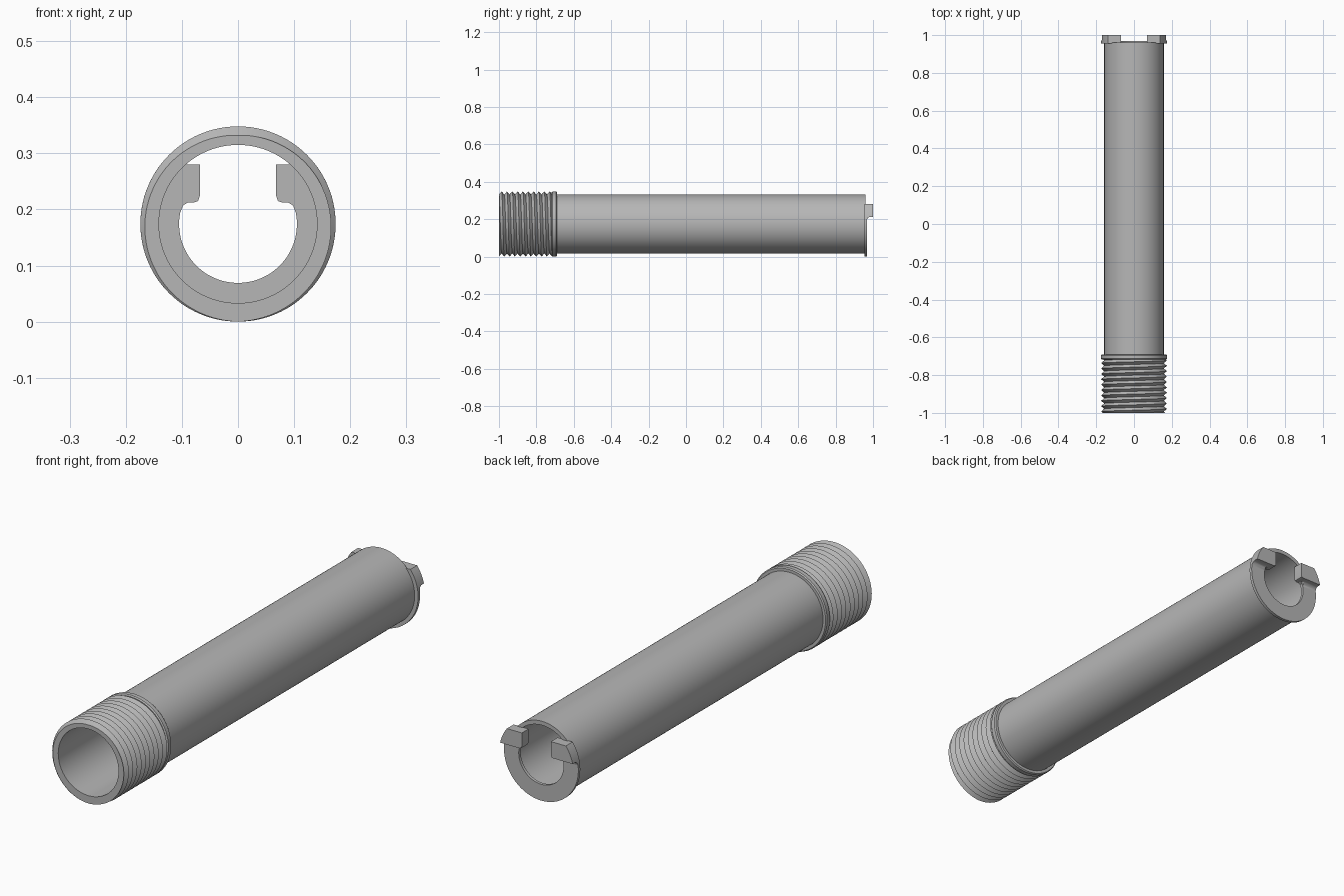
import bpy, bmesh
from math import sin, cos, asin, pi, radians, floor

if "Cube" in bpy.data.objects:
    bpy.data.objects.remove(bpy.data.objects["Cube"], do_unlink=True)

AXIS_Z = 0.174      # height of the tube axis
OUTER = 0.174       # collar, thread crest and end plate radius
BODY = 0.158        # tube radius and thread root
BORE = 0.141
HOLE = 0.105        # reduced opening in the end plate
SEGS = 96

metal = bpy.data.materials.new("grey metal")
metal.use_nodes = True
metal.diffuse_color = (0.47, 0.47, 0.47, 1)
metal.node_tree.nodes["Principled BSDF"].inputs["Base Color"].default_value = (0.47, 0.47, 0.47, 1)


def finish(bm, name):
    bmesh.ops.remove_doubles(bm, verts=bm.verts, dist=1e-5)
    bmesh.ops.recalc_face_normals(bm, faces=bm.faces)
    mesh = bpy.data.meshes.new(name)
    bm.to_mesh(mesh)
    bm.free()
    obj = bpy.data.objects.new(name, mesh)
    bpy.context.collection.objects.link(obj)
    mesh.materials.append(metal)
    bpy.ops.object.select_all(action="DESELECT")
    obj.select_set(True)
    bpy.context.view_layer.objects.active = obj
    bpy.ops.object.shade_smooth_by_angle(angle=radians(30))
    return obj


def skin(name, loops, closed_ring, caps):
    """Join equal-length point loops with quads."""
    bm = bmesh.new()
    rows = [[bm.verts.new(p) for p in loop] for loop in loops]
    pairs = list(zip(rows, rows[1:]))
    if closed_ring:
        pairs.append((rows[-1], rows[0]))
    for a, b in pairs:
        for i in range(len(a)):
            j = (i + 1) % len(a)
            bm.faces.new((a[i], a[j], b[j], b[i]))
    if caps:
        bm.faces.new(rows[0])
        bm.faces.new(rows[-1])
    return finish(bm, name)


def ring_point(r, y, t):
    return (r * cos(t), y, AXIS_Z + r * sin(t))


def lathe(name, profile):
    angles = [2 * pi * i / SEGS for i in range(SEGS)]
    return skin(name, [[ring_point(r, y, t) for r, y in profile] for t in angles], True, False)


def arc(r, start, end, steps):
    return [(r * cos(start + (end - start) * i / steps),
             r * sin(start + (end - start) * i / steps)) for i in range(steps + 1)]


def at_y(outline, y):
    return [(x, y, AXIS_Z + z) for x, z in outline]


# Plain tube and the collar behind the thread
FRONT, THREAD_END, TUBE_END = -1.0, -0.715, 0.96
lathe("tube_body", [(BORE, THREAD_END), (BODY, THREAD_END), (BODY, TUBE_END), (BORE, TUBE_END)])
lathe("thread_collar", [(BODY - 0.01, -0.718), (OUTER - 0.004, -0.718), (OUTER, -0.713),
                        (OUTER, -0.695), (OUTER - 0.004, -0.69), (BODY - 0.01, -0.69)])

# Helical thread, trimmed flat at both ends
TURNS = 10
PITCH = (THREAD_END - FRONT) / TURNS
columns = []
for i in range(SEGS + 1):
    s = i / SEGS
    t = 2 * pi * s - pi / 2
    column = [ring_point(BORE, FRONT, t)]
    for k in range(2 * TURNS + 4):
        y = min(max(FRONT + PITCH * (k / 2 - s), FRONT), THREAD_END)
        u = (y - FRONT) / PITCH + s + 1e-9
        r = BODY + (OUTER - BODY) * abs(2 * (u - floor(u)) - 1)
        column.append(ring_point(r, y, t))
    column.append(ring_point(BORE, THREAD_END, t))
    columns.append(column)
skin("threaded_end", columns, False, False)

# End plate: open at the top, with a smaller hole and two shoulders
TOP, LUG_X, LUG_BOTTOM = 0.106, 0.068, 0.038
corner = asin(TOP / OUTER)
shoulder = [(LUG_X, TOP), (LUG_X, LUG_BOTTOM + 0.012), (LUG_X + 0.003, LUG_BOTTOM + 0.003),
            (LUG_X + 0.012, LUG_BOTTOM), (0.09, LUG_BOTTOM), (0.098, 0.033)]
outline = (arc(OUTER, -pi - corner, corner, 80) + shoulder
           + arc(HOLE, radians(11), -pi - radians(11), 64)
           + [(-x, z) for x, z in reversed(shoulder)])
skin("end_plate", [at_y(outline, 0.955), at_y(outline, 0.968)], False, True)


# Drive lugs: the underside curves down into the plate
def lug_outline(bottom):
    return (arc(OUTER, asin(bottom / OUTER), corner, 10) + shoulder[:5]
            + [(0.097, min(LUG_BOTTOM, bottom + 0.016)), (0.104, bottom)])


FILLET = 0.018
levels = [(0.962, LUG_BOTTOM - FILLET)]
for i in range(7):
    a = i / 6 * pi / 2
    levels.append((0.968 + FILLET * (1 - cos(a)), LUG_BOTTOM - FILLET * (1 - sin(a))))
levels.append((1.0, LUG_BOTTOM))
for side, name in ((1, "left_lug"), (-1, "right_lug")):
    skin(name, [at_y([(side * x, z) for x, z in lug_outline(b)], y) for y, b in levels], False, True)
